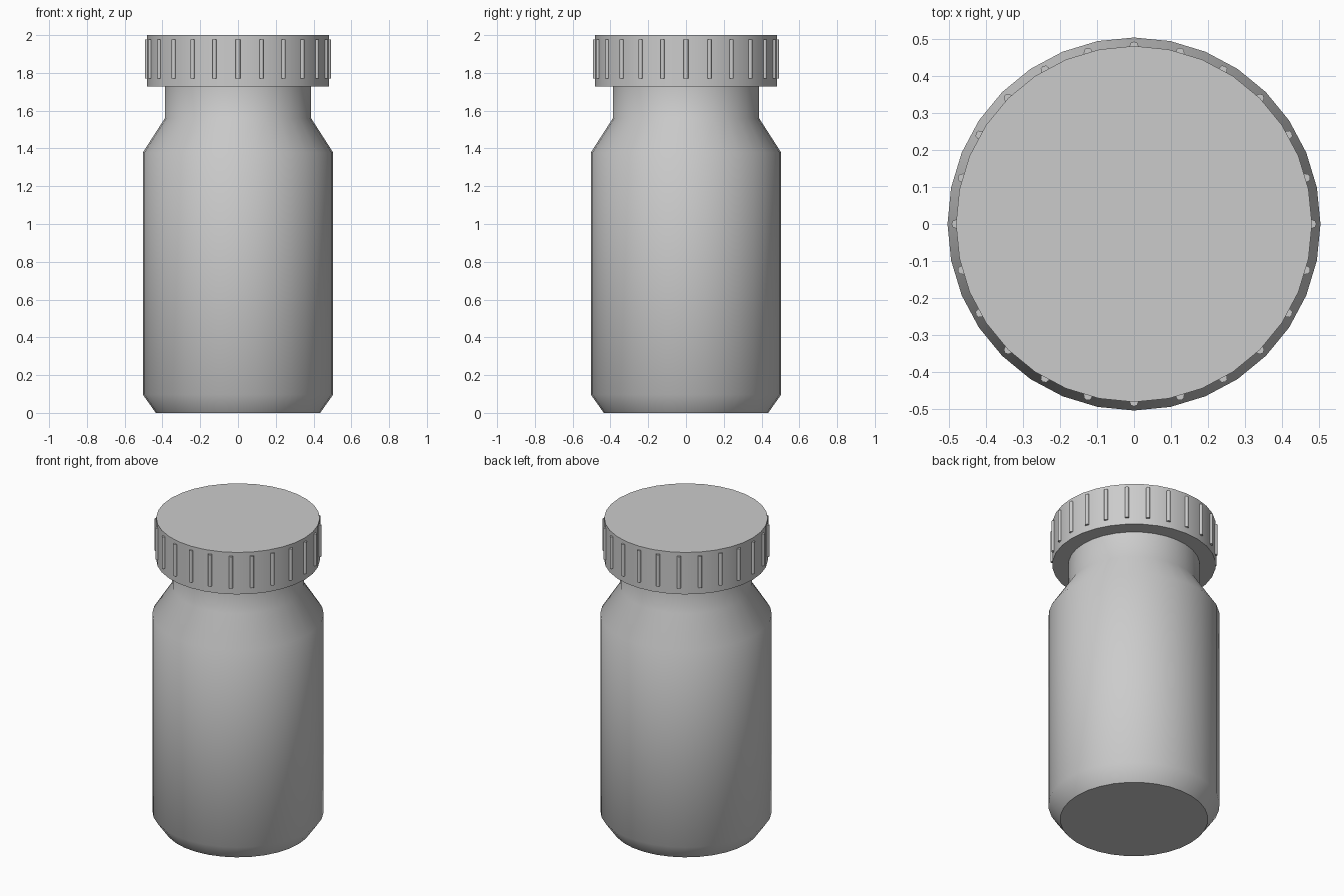
import bpy, bmesh, math

if "Cube" in bpy.data.objects:
    bpy.data.objects.remove(bpy.data.objects["Cube"])

SIDES = 32


def lathe(name, profile, sides, smooth_deg):
    """Closed solid of revolution about z from (radius, z) points, capped at both ends."""
    bm = bmesh.new()
    rings = [[bm.verts.new((r * math.cos(2 * math.pi * i / sides),
                            r * math.sin(2 * math.pi * i / sides), z))
              for i in range(sides)] for r, z in profile]
    for low, high in zip(rings, rings[1:]):
        for i in range(sides):
            j = (i + 1) % sides
            bm.faces.new((low[i], low[j], high[j], high[i]))
    bm.faces.new(rings[0][::-1])
    bm.faces.new(rings[-1])
    mesh = bpy.data.meshes.new(name)
    bm.to_mesh(mesh)
    bm.free()
    obj = bpy.data.objects.new(name, mesh)
    bpy.context.collection.objects.link(obj)
    bpy.ops.object.select_all(action='DESELECT')
    obj.select_set(True)
    bpy.context.view_layer.objects.active = obj
    bpy.ops.object.shade_smooth_by_angle(angle=math.radians(smooth_deg))
    return obj


# Bottle: bevelled base, straight wall, sloped shoulder, neck
lathe("bottle_body", [(0.435, 0), (0.504, 0.097), (0.504, 1.378),
                      (0.387, 1.56), (0.387, 1.74)], SIDES, 45)

# Screw cap
lathe("cap", [(0.481, 1.728), (0.481, 2.0)], SIDES, 40)

# Grip ribs: thin rods half sunk into the cap wall
RIBS = 24
first = lathe("grip_rib", [(0.012, 1.77), (0.012, 1.976)], 8, 50)
for k in range(RIBS):
    rib = first if k == 0 else first.copy()
    a = 2 * math.pi * k / RIBS
    rib.name = f"grip_rib_{k + 1:02d}"
    rib.location = (0.481 * math.cos(a), 0.481 * math.sin(a), 0)
    rib.rotation_euler.z = a
    if k:
        bpy.context.collection.objects.link(rib)
